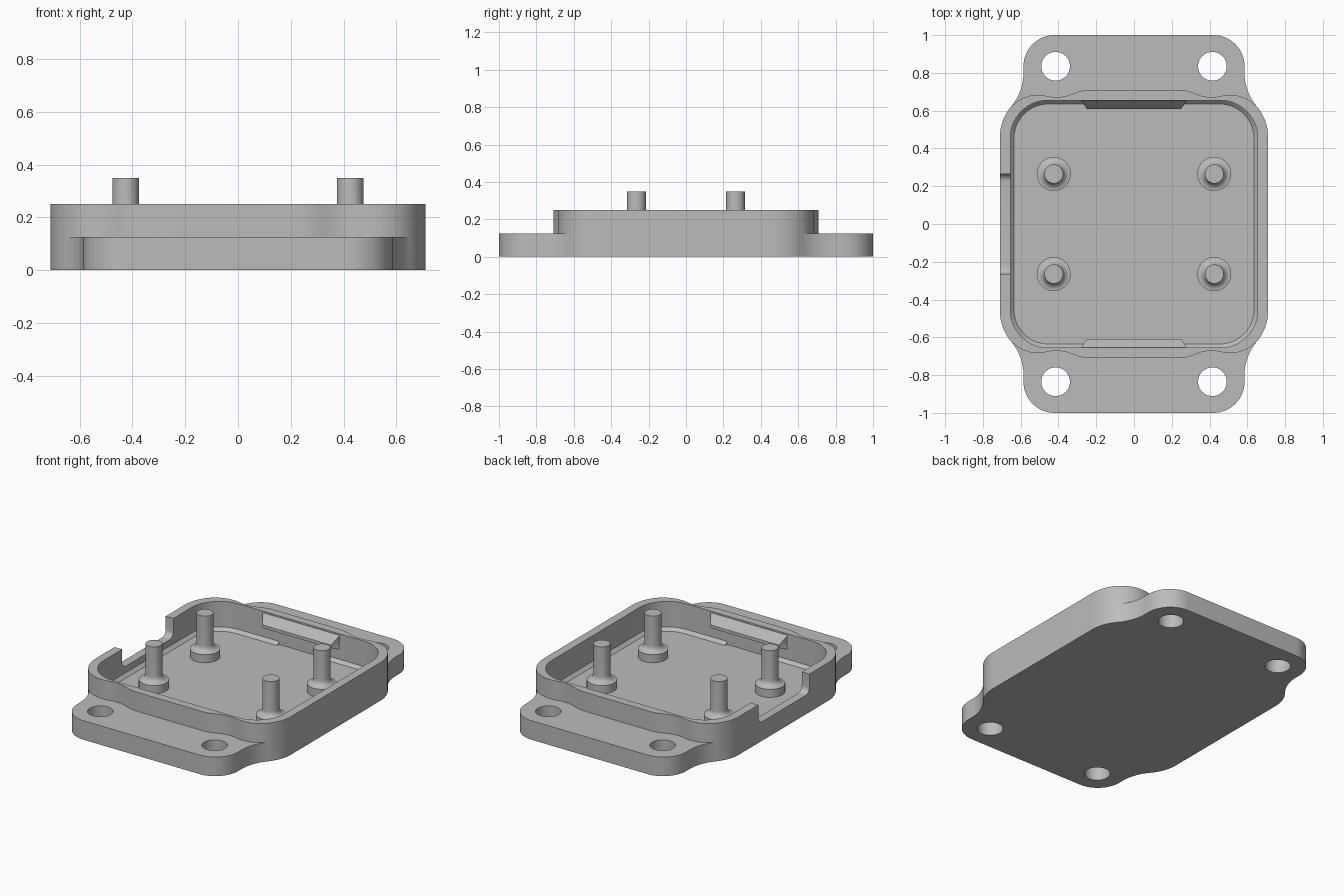
import bpy, bmesh
from math import sin, cos, pi, atan2, radians

cube = bpy.data.objects.get("Cube")
if cube:
    bpy.data.objects.remove(cube)

grey = bpy.data.materials.new("plain grey")
grey.use_nodes = True
COLOUR = (0.5, 0.5, 0.5, 1)
grey.diffuse_color = COLOUR
grey.node_tree.nodes["Principled BSDF"].inputs["Base Color"].default_value = COLOUR


def arc(cx, cy, r, a, b, n=14):
    return [(cx + r * cos(a + (b - a) * i / n), cy + r * sin(a + (b - a) * i / n))
            for i in range(n + 1)]


def circle(r, cx=0, cy=0, n=40):
    return arc(cx, cy, r, 0, 2 * pi, n)[:-1]


def four_way(quarter):
    """Mirror a quarter outline, given from the +x side to the +y side."""
    back = [(-x, y) for x, y in reversed(quarter)]
    left = [(-x, -y) for x, y in quarter]
    front = [(x, -y) for x, y in reversed(quarter)]
    return quarter + back + left + front


def rounded_rect(half, r):
    return four_way(arc(half - r, half - r, r, 0, pi / 2))


def loft(name, layers):
    """Solid through stacked outlines of equal length: (points, z)."""
    bm = bmesh.new()
    rings = [[bm.verts.new((x, y, z)) for x, y in pts] for pts, z in layers]
    n = len(rings[0])
    for low, high in zip(rings, rings[1:]):
        for i in range(n):
            j = (i + 1) % n
            bm.faces.new((low[i], low[j], high[j], high[i]))
    bm.faces.new(rings[0][::-1])
    bm.faces.new(rings[-1])
    bmesh.ops.recalc_face_normals(bm, faces=bm.faces)
    mesh = bpy.data.meshes.new(name)
    bm.to_mesh(mesh)
    bm.free()
    mesh.materials.append(grey)
    ob = bpy.data.objects.new(name, mesh)
    bpy.context.collection.objects.link(ob)
    return ob


def prism(name, pts, z0, z1):
    return loft(name, [(pts, z0), (pts, z1)])


def box(name, x0, x1, y0, y1, z0, z1):
    return prism(name, [(x0, y0), (x1, y0), (x1, y1), (x0, y1)], z0, z1)


def combine(target, tool, operation):
    mod = target.modifiers.new("combine", "BOOLEAN")
    mod.operation, mod.solver, mod.object = operation, "EXACT", tool
    bpy.context.view_layer.objects.active = target
    bpy.ops.object.modifier_apply(modifier=mod.name)
    bpy.data.objects.remove(tool)


def smooth(ob):
    bpy.ops.object.select_all(action="DESELECT")
    ob.select_set(True)
    bpy.context.view_layer.objects.active = ob
    bpy.ops.object.shade_smooth_by_angle(angle=radians(30))


# Plate outline: body corner, concave blend, rounded mounting flange
blend = atan2(0.34, 0.40)
corner = arc(0.46, 0.46, 0.25, 0, blend)
neck = arc(0.86, 0.80, 0.275, pi + blend, pi)[1:]
flange = arc(0.42, 0.835, 0.165, 0, pi / 2)
body = prism("case_body", four_way(corner + neck + flange), 0, 0.125)

# Wall outline: same corner, dipping around the screw heads
dip = [(0.62, 0.649), (0.585, 0.668), (0.55, 0.679), (0.515, 0.683), (0.48, 0.681),
       (0.445, 0.674), (0.415, 0.671), (0.385, 0.673), (0.355, 0.679), (0.325, 0.690),
       (0.295, 0.701), (0.27, 0.707), (0.24, 0.709)]
wall = prism("wall", four_way(corner + dip), 0.125, 0.25)
combine(body, wall, "UNION")

# Tray with a small chamfer around its floor
FLOOR = 0.0625
tray = loft("tray", [(rounded_rect(0.635, 0.18), FLOOR),
                     (rounded_rect(0.655, 0.20), FLOOR + 0.02),
                     (rounded_rect(0.655, 0.20), 0.4)])
combine(body, tray, "DIFFERENCE")

# Chamfer gaps below the clips
for side in (-1, 1):
    y0, y1 = sorted((side * 0.6, side * 0.6549))
    combine(body, box("gap", -0.16, 0.16, y0, y1, FLOOR, 0.11), "DIFFERENCE")

# Cable notch in the right wall, with rounded lower corners
notch = box("notch", -0.8, -0.6, -0.265, 0.265, 0.125, 0.4)
bm = bmesh.new()
bm.from_mesh(notch.data)
low = [e for e in bm.edges if all(v.co.z < 0.2 for v in e.verts)
       and abs(e.verts[0].co.y - e.verts[1].co.y) < 0.01]
bmesh.ops.bevel(bm, geom=low, offset=0.04, segments=8, profile=0.5, affect="EDGES")
bm.to_mesh(notch.data)
bm.free()
combine(body, notch, "DIFFERENCE")

# Four screw holes through the flanges
for sx in (-1, 1):
    for sy in (-1, 1):
        hole = prism("hole", circle(0.076, sx * 0.415, sy * 0.835), -0.1, 0.3)
        combine(body, hole, "DIFFERENCE")
smooth(body)

# Locating posts: wide boss, concave fillet, slim pin
profile = [(0.09, FLOOR - 0.01)] + arc(0.09, 0.155, 0.04, -pi / 2, -pi, 8) + [(0.05, 0.35)]
for sx, across in ((-1, "right"), (1, "left")):
    for sy, along in ((-1, "front"), (1, "back")):
        post = loft(f"{along}_{across}_post", [(circle(r), z) for r, z in profile])
        post.location = (sx * 0.425, sy * 0.265, 0)
        smooth(post)

# Snap clips on the inner front and back walls
for side, name in ((-1, "front_clip"), (1, "back_clip")):
    layers = []
    for depth, z in ((0, 0.15), (0.045, 0.165), (0.045, 0.185), (0, 0.24)):
        w, y = 0.28 - 0.67 * depth, 0.654 - depth
        layers.append(([(-0.28, side * 0.662), (0.28, side * 0.662),
                        (w, side * y), (-w, side * y)], z))
    loft(name, layers)
